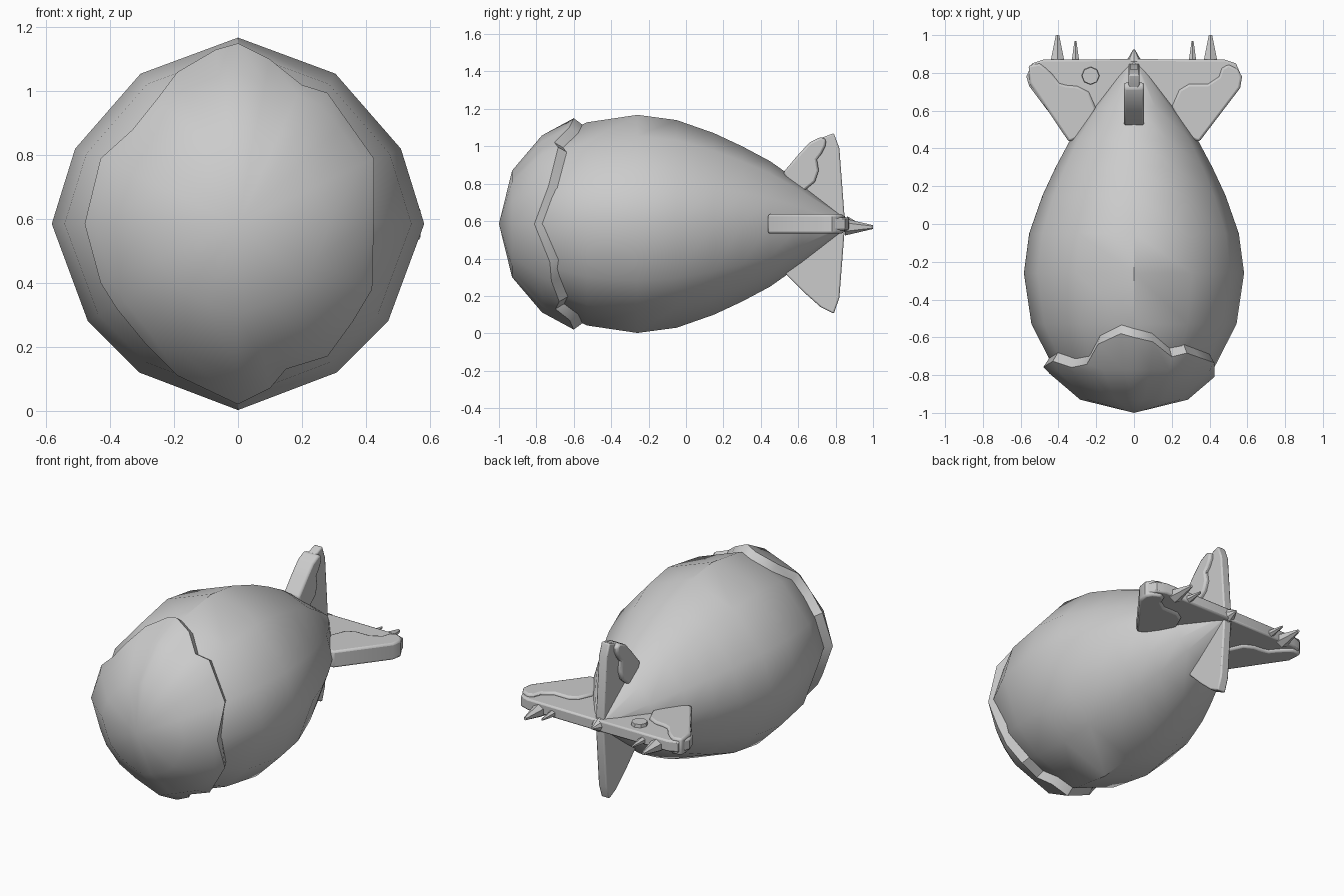
import bpy, bmesh, math
from mathutils import Matrix

if "Cube" in bpy.data.objects:
    bpy.data.objects.remove(bpy.data.objects["Cube"])

ZC = 0.585
# twelve-sided hull section (widest ring, centred)
SECTION = [(.583, 0), (.51, .235), (.305, .47), (0, .583), (-.305, .47), (-.51, .235),
           (-.583, 0), (-.47, -.305), (-.31, -.465), (0, -.583), (.31, -.465), (.47, -.305)]
HULL = [(-.95, .15), (-.9, .26), (-.77, .42), (-.53, .543), (-.26, .583), (-.05, .555),
        (.15, .485), (.3, .415), (.45, .335), (.62, .215), (.86, .03)]
CAP = [(-1, 0), (-.93, .285), (-.77, .473), (-.6, .565), (-.55, .58)]


def interp(pairs, t):
    for (a, u), (b, v) in zip(pairs, pairs[1:]):
        if t <= b:
            return u + (v - u) * (t - a) / (b - a)
    return pairs[-1][1]


def section_scale(dx, dz):
    """Distance to the section polygon along a direction, relative to its top radius."""
    for i, (ax, az) in enumerate(SECTION):
        bx, bz = SECTION[(i + 1) % 12]
        c1, c2 = ax * dz - az * dx, dx * bz - dz * bx
        if c1 >= -1e-9 and c2 >= -1e-9 and ax * dx + az * dz > 0:
            return (ax * bz - az * bx) / (dx * (bz - az) - dz * (bx - ax)) / .583
    return 1.0


def finish(bm, name, smooth=None, bevel=0):
    bmesh.ops.recalc_face_normals(bm, faces=bm.faces)
    me = bpy.data.meshes.new(name)
    bm.to_mesh(me)
    bm.free()
    ob = bpy.data.objects.new(name, me)
    bpy.context.collection.objects.link(ob)
    if bevel:
        m = ob.modifiers.new("bevel", 'BEVEL')
        m.width, m.segments, m.limit_method, m.angle_limit = bevel, 2, 'ANGLE', math.radians(50)
    if smooth:
        bpy.ops.object.select_all(action='DESELECT')
        ob.select_set(True)
        bpy.context.view_layer.objects.active = ob
        bpy.ops.object.shade_smooth_by_angle(angle=math.radians(smooth))
    return ob


def loft(name, rings, close_end=True, smooth=40):
    """Skin rings of points; a first ring collapsed to one point becomes a fan."""
    bm = bmesh.new()
    rows = [[bm.verts.new(p) for p in r] for r in rings]
    n = len(rows[0])
    for a, b in zip(rows, rows[1:]):
        for i in range(n):
            j = (i + 1) % n
            bm.faces.new((a[i], a[j], b[j], b[i]))
    if close_end:
        bm.faces.new(rows[0])
        bm.faces.new(rows[-1])
    bmesh.ops.remove_doubles(bm, verts=bm.verts, dist=1e-5)
    return finish(bm, name, smooth)


def plate(name, outline, half, upright, bevel=0.0):
    """Flat plate; outline is (y, z) when upright, otherwise (x, y)."""
    bm = bmesh.new()
    def put(a, b, h):
        return bm.verts.new((h, a, b) if upright else (a, b, ZC + h))
    lo = [put(a, b, -half) for a, b in outline]
    hi = [put(a, b, half) for a, b in outline]
    bm.faces.new(lo)
    bm.faces.new(hi)
    for i in range(len(lo)):
        j = (i + 1) % len(lo)
        bm.faces.new((lo[i], lo[j], hi[j], hi[i]))
    return finish(bm, name, 35, bevel)


def cone(name, x, y, z, r1, r2, length, sides):
    bm = bmesh.new()
    bmesh.ops.create_cone(bm, cap_ends=True, segments=sides, radius1=r1, radius2=r2, depth=length,
                          matrix=Matrix.Translation((x, y + length / 2, z))
                          @ Matrix.Rotation(-math.pi / 2, 4, 'X'))
    return finish(bm, name)


# hull
loft("hull", [[(x * r / .583, y, ZC + z * r / .583) for x, z in SECTION] for y, r in HULL])
cone("tail_tip", 0, .86, ZC, .042, .004, .065, 8)

# nose cap with a ragged rim, given as seen from the front
RIM = [(0, 1.15), (-.07, 1.13), (-.19, 1.06), (-.25, .98), (-.33, .88), (-.43, .79), (-.48, .585),
       (-.43, .4), (-.38, .32), (-.29, .21), (-.19, .11), (0, .02), (.1, .07), (.15, .13), (.28, .17),
       (.36, .28), (.42, .38), (.425, .585), (.425, .79), (.34, .91), (.28, .995), (.2, 1.02), (.1, 1.1)]
inverse = [(r, y) for y, r in CAP]
rings = [[], [], [], [], []]
for x, z in RIM:
    z -= ZC
    rad = math.hypot(x, z)
    dx, dz = x / rad, z / rad
    s = section_scale(dx, dz)
    edge = rad / s
    y_edge = interp(inverse, edge)
    mid = min(.473, edge * .93)
    y_in = y_edge + .05
    cols = [(0, -1), (.285, -.93), (mid, interp(inverse, mid)), (edge, y_edge),
            (interp(HULL, y_in) - .005, y_in)]
    for ring, (r, y) in zip(rings, cols):
        ring.append((dx * r * s, y, ZC + dz * r * s))
# the first ring collapses to the nose point, so skin it as triangles
bm = bmesh.new()
tip = bm.verts.new((0, -1, ZC))
rows = [[bm.verts.new(p) for p in r] for r in rings[1:]]
for i in range(len(RIM)):
    j = (i + 1) % len(RIM)
    bm.faces.new((tip, rows[0][i], rows[0][j]))
    for a, b in zip(rows, rows[1:]):
        bm.faces.new((a[i], a[j], b[j], b[i]))
finish(bm, "nose_cap", 40)

# upright fins
plate("top_fin", [(.55, .80), (.56, .88), (.66, 1.0), (.71, 1.04), (.79, 1.07), (.82, .99),
                  (.848, .62), (.848, .57), (.78, .6)], .028, True, .008)
plate("top_fin_cover", [(.52, .86), (.60, .955), (.66, 1.02), (.72, 1.05), (.75, 1.035), (.745, 1.0),
                        (.725, .96), (.70, .93), (.71, .87), (.69, .81), (.63, .76), (.56, .78)],
      .054, True, .012)
plate("bottom_fin", [(.53, .32), (.63, .22), (.72, .14), (.79, .105), (.82, .19), (.848, .55),
                     (.848, .6), (.78, .57), (.55, .37)], .028, True, .008)

# side fins, covers and spikes
SIDE_FIN = [(0, .873), (.48, .87), (.54, .85), (.57, .78), (.555, .73), (.34, .445), (.28, .47), (0, .78)]
COVERS = {"right": [(.345, .435), (.562, .72), (.572, .78), (.55, .82), (.5, .845), (.465, .825),
                    (.45, .78), (.39, .74), (.29, .74), (.24, .71), (.2, .62), (.28, .46)],
          "left": [(.345, .435), (.553, .745), (.558, .84), (.5, .85), (.46, .82), (.43, .79),
                   (.395, .745), (.36, .735), (.3, .73), (.24, .70), (.2, .61), (.28, .46)]}
for side, s in (("right", 1), ("left", -1)):
    plate(side + "_fin", [(s * x, y) for x, y in SIDE_FIN], .035, False, .01)
    plate(side + "_fin_cover", [(s * x, y) for x, y in COVERS[side]], .052, False, .012)
    cone(side + "_large_spike", s * .405, .85, .568, .045, .01, .15, 6)
    cone(side + "_small_spike", s * .31, .85, .575, .025, .006, .12, 6)

# round plug on the left fin
bm = bmesh.new()
bmesh.ops.create_cone(bm, cap_ends=True, segments=8, radius1=.05, radius2=.045, depth=.04,
                      matrix=Matrix.Translation((-.23, .785, ZC + .035)))
finish(bm, "fin_plug")
